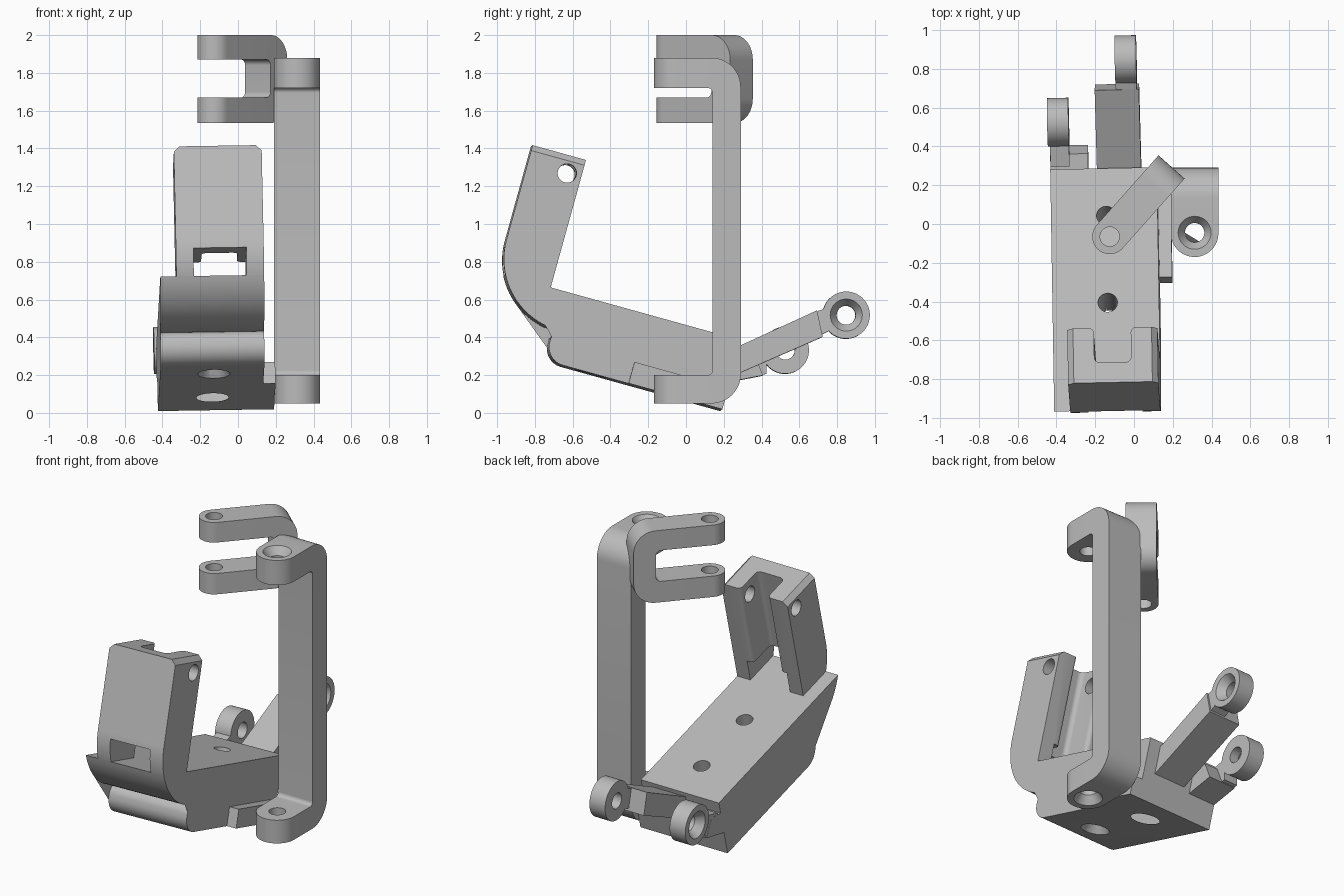
import bpy, bmesh, math
from mathutils import Matrix, Vector

cube = bpy.data.objects.get("Cube")
if cube:
    bpy.data.objects.remove(cube, do_unlink=True)

grey = bpy.data.materials.new("plain grey")
grey.use_nodes = True
GREY = (0.5, 0.5, 0.5, 1)
grey.diffuse_color = GREY
grey.node_tree.nodes["Principled BSDF"].inputs["Base Color"].default_value = GREY

WORLD = Matrix.Identity(4)


def fillet(points, steps=12):
    """Round each (a, b, radius) corner of a closed outline."""
    out = []
    n = len(points)
    for i, p in enumerate(points):
        c = Vector(p[:2])
        r = p[2] if len(p) > 2 else 0
        if not r:
            out.append(c)
            continue
        d1 = (Vector(points[i - 1][:2]) - c).normalized()
        d2 = (Vector(points[(i + 1) % n][:2]) - c).normalized()
        half = d1.angle(d2) / 2
        mid = c + (d1 + d2).normalized() * (r / math.sin(half))
        reach = r / math.tan(half)
        v1, v2 = c + d1 * reach - mid, c + d2 * reach - mid
        turn = v1.angle_signed(v2)
        a0 = math.atan2(v1.y, v1.x)
        for k in range(steps + 1):
            a = a0 - turn * k / steps
            out.append(mid + Vector((math.cos(a), math.sin(a))) * r)
    return out


def arc(cx, cy, r, a0, a1, steps=20):
    angles = [math.radians(a0 + (a1 - a0) * k / steps) for k in range(steps + 1)]
    return [(cx + r * math.cos(a), cy + r * math.sin(a)) for a in angles]


def finish(name, bm, matrix):
    bm.transform(matrix)
    bmesh.ops.recalc_face_normals(bm, faces=bm.faces)
    mesh = bpy.data.meshes.new(name)
    bm.to_mesh(mesh)
    bm.free()
    mesh.materials.append(grey)
    obj = bpy.data.objects.new(name, mesh)
    bpy.context.collection.objects.link(obj)
    return obj


def prism(name, outline, axis, lo, hi, matrix=WORLD):
    """Extrude an outline along one axis."""
    place = {"X": lambda p, t: (t, p[0], p[1]),
             "Y": lambda p, t: (p[0], t, p[1]),
             "Z": lambda p, t: (p[0], p[1], t)}[axis]
    pts = fillet(outline)
    bm = bmesh.new()
    ends = [[bm.verts.new(place(p, t)) for p in pts] for t in (lo, hi)]
    for ring in ends:
        bm.faces.new(ring)
    for i in range(len(pts)):
        bm.faces.new((ends[0][i - 1], ends[0][i], ends[1][i], ends[1][i - 1]))
    return finish(name, bm, matrix)


def rod(name, start, end, r1, r2, matrix=WORLD):
    a, b = Vector(start), Vector(end)
    bm = bmesh.new()
    turn = (b - a).to_track_quat("Z", "Y").to_matrix().to_4x4()
    bmesh.ops.create_cone(bm, cap_ends=True, segments=40, radius1=r1, radius2=r2,
                          depth=(b - a).length,
                          matrix=Matrix.Translation((a + b) / 2) @ turn)
    return finish(name, bm, matrix)


def combine(obj, tool, operation="DIFFERENCE"):
    mod = obj.modifiers.new("cut", "BOOLEAN")
    mod.operation, mod.solver, mod.object = operation, "EXACT", tool
    bpy.context.view_layer.objects.active = obj
    bpy.ops.object.modifier_apply(modifier=mod.name)
    bpy.data.objects.remove(tool, do_unlink=True)


def drill(obj, start, end, matrix=WORLD, sink=False):
    """Through hole, optionally countersunk at the start point."""
    a, b = Vector(start), Vector(end)
    d = (b - a).normalized()
    combine(obj, rod("drill", a - d * 0.05, b + d * 0.05, HOLE, HOLE, matrix))
    if sink:
        flare = (SINK - HOLE) * 0.2
        combine(obj, rod("sink", a - d * 0.01, a + d * 0.05, SINK + flare, HOLE, matrix))


HOLE, SINK = 0.05, 0.085

# Tall C bracket with rounded ends
bracket = prism("tall_bracket", [
    (-0.17, 0.05), (0.29, 0.05, 0.155), (0.29, 1.88, 0.155), (-0.17, 1.88),
    (-0.17, 1.72), (0.14, 1.72, 0.025), (0.14, 0.2, 0.025), (-0.17, 0.2)],
    "X", 0.1875, 0.4375)
combine(bracket, prism("plan", [(0.19, 0.4), (0.19, -0.17, 0.1225),
                                (0.435, -0.17, 0.1225), (0.435, 0.4)],
                       "Z", -0.1, 2.1), "INTERSECT")
drill(bracket, (0.3125, -0.045, 1.88), (0.3125, -0.045, 1.72), sink=True)
drill(bracket, (0.3125, -0.045, 0.05), (0.3125, -0.045, 0.2), sink=True)

# Small fork, turned diagonally
fork_frame = Matrix.Translation((-0.125, -0.065, 0)) @ Matrix.Rotation(math.radians(48.4), 4, "Z")
fork = prism("upper_fork", [
    (-0.1, 1.535), (0.48, 1.535, 0.13), (0.48, 2.0, 0.13), (-0.1, 2.0),
    (-0.1, 1.87), (0.346, 1.87, 0.03), (0.346, 1.67, 0.03), (-0.1, 1.67)],
    "Y", -0.1, 0.1, fork_frame)
combine(fork, prism("plan", [(0.6, -0.09), (-0.09, -0.09, 0.0895),
                             (-0.09, 0.09, 0.0895), (0.6, 0.09)],
                    "Z", 1.4, 2.1, fork_frame), "INTERSECT")
drill(fork, (0, 0, 2.0), (0, 0, 1.535), fork_frame)

# Tilted frame shared by the base, clamp arm and lugs
TILT = math.radians(-15.5)
frame = (Matrix.Translation((-0.145, 0, 0)) @ Matrix.Rotation(math.radians(1.2), 4, "Z")
         @ Matrix.Rotation(math.radians(-0.9), 4, "Y") @ Matrix.Rotation(TILT, 4, "X"))


def tilted(y, z):
    c, s = math.cos(TILT), math.sin(TILT)
    return (c * y + s * z, -s * y + c * z)


# Base block with curved front and rounded lip
TOP, BOTTOM, BACK, SIDE = 0.443, 0.063, 0.175, 0.275
base = prism("base", [(BACK, BOTTOM), (BACK, TOP)]
             + arc(-0.775, 0.625, 0.39, 207.8, 277)
             + [(-0.8, 0.235, 0.06), (-0.8, BOTTOM, 0.1)], "X", -SIDE, SIDE, frame)
for u in (-0.543, -0.078):
    drill(base, (0.01, u, BOTTOM), (0.01, u, TOP), frame, sink=True)
prism("side_tab", [(-0.34, BOTTOM), (BACK, BOTTOM), (BACK, 0.18), (-0.34, 0.18)],
      "X", SIDE - 0.01, 0.34, frame)

# Upright clamp arm: chamfered top, open channel, window and cross hole
MID, HALF, TIP, INNER = 0.0425, 0.2325, 1.144, -0.872
arm = prism("clamp_arm", [(INNER, TOP), (INNER, TIP), (-1.165, TIP)]
            + arc(-0.775, 0.625, 0.39, 180, 207.8), "X", MID - HALF, MID + HALF, frame)
chamfer = [(MID - HALF - 0.01, 0.3), (MID - HALF - 0.01, TIP - 0.04),
           (MID - HALF + 0.03, TIP), (MID + HALF - 0.03, TIP),
           (MID + HALF + 0.01, TIP - 0.04), (MID + HALF + 0.01, 0.3)]
combine(arm, prism("chamfer", chamfer, "Y", -1.4, -0.6, frame), "INTERSECT")
half_channel = [(0.15, -0.8), (0.15, INNER + 0.001), (0.095, INNER + 0.001, 0.03),
                (0.095, -1.058, 0.03)]
channel = ([(MID + p[0], *p[1:]) for p in half_channel]
           + [(MID - p[0], *p[1:]) for p in reversed(half_channel)])
combine(arm, prism("channel", channel, "Z", 0.3, 1.3, frame))
window = [(MID - 0.14, 0.3), (MID - 0.14, 0.585), (MID + 0.14, 0.585), (MID + 0.14, 0.3)]
combine(arm, prism("window", window, "Y", -1.4, -0.6, frame))
drill(arm, (MID - HALF, -0.95, 1.049), (MID + HALF, -0.95, 1.049), frame)


# Rear lugs: a stem and an eye with a countersunk outer side
def stem(name, outline, lo, hi):
    prism(name, [tilted(*p) for p in outline], "X", lo, hi, frame)


def eye(name, y, z, sunk, plain):
    u, w = tilted(y, z)
    a, b = (sunk, u, w), (plain, u, w)
    obj = rod(name, a, b, 0.125, 0.125, frame)
    drill(obj, a, b, frame, sink=True)


stem("long_lug_stem", [(0.1, 0.13), (0.72, 0.4), (0.69, 0.54), (0.1, 0.27)], -0.035, 0.193)
stem("long_lug_neck", [(0.65, 0.38), (0.75, 0.43), (0.745, 0.555), (0.65, 0.52)], 0.074, 0.182)
eye("long_lug_eye", 0.845, 0.515, 0.183, 0.073)
stem("short_lug_stem", [(0.15, 0.15), (0.41, 0.2), (0.365, 0.31), (0.15, 0.3)], -0.275, -0.08)
stem("short_lug_neck", [(0.3, 0.18), (0.43, 0.21), (0.43, 0.35), (0.3, 0.32)], -0.274, -0.176)
eye("short_lug_eye", 0.53, 0.335, -0.285, -0.175)

# Smooth the round surfaces, keep hard edges
bpy.ops.object.select_all(action="DESELECT")
for obj in bpy.context.scene.objects:
    if obj.type == "MESH":
        obj.select_set(True)
        bpy.context.view_layer.objects.active = obj
bpy.ops.object.shade_smooth_by_angle(angle=math.radians(30))
